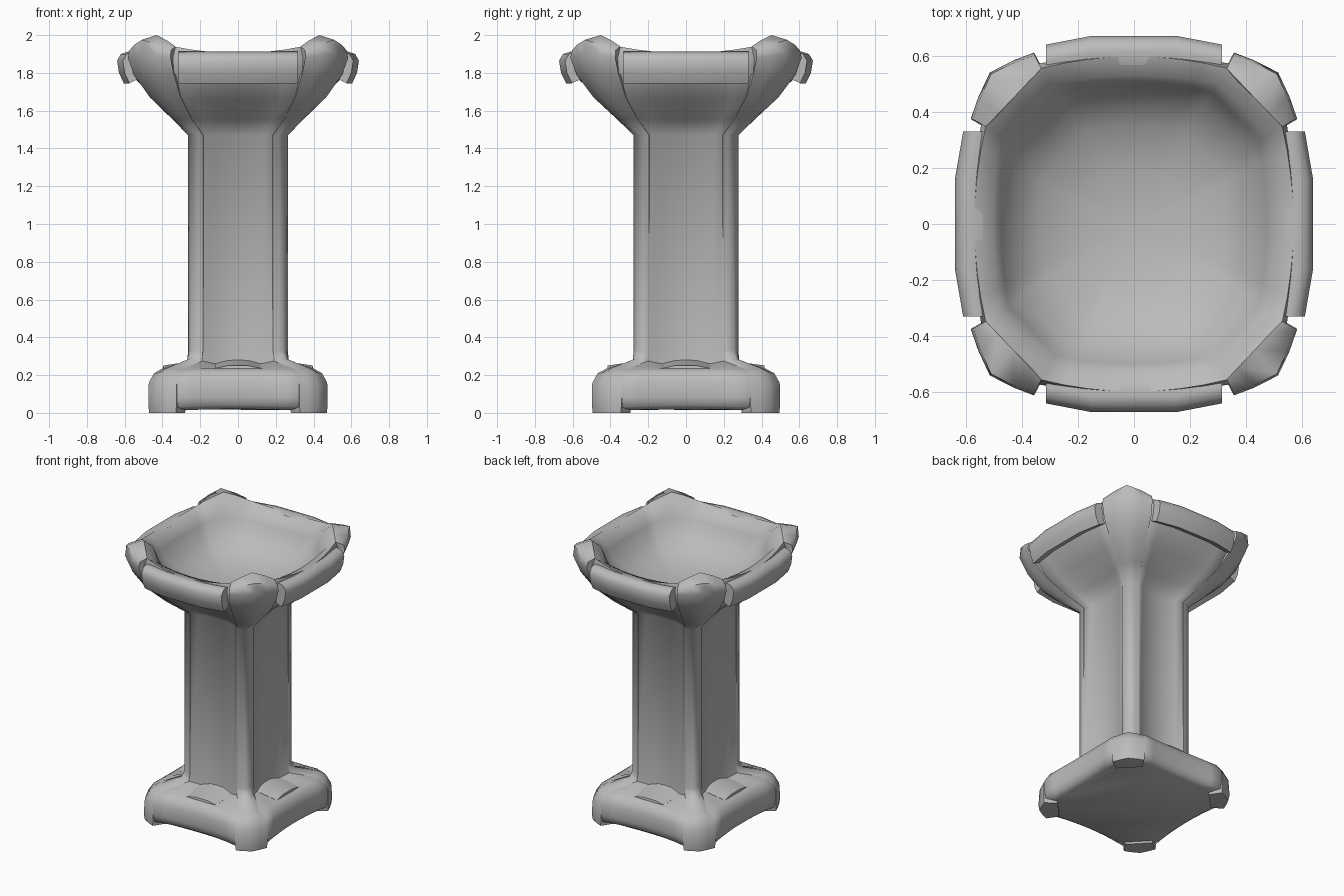
import bpy, bmesh, math
from mathutils import Matrix, Vector

cube = bpy.data.objects.get("Cube")
if cube:
    bpy.data.objects.remove(cube, do_unlink=True)

stone = bpy.data.materials.new("grey_stone")
stone.use_nodes = True
GREY = (0.5, 0.5, 0.5, 1)
stone.diffuse_color = GREY
bsdf = stone.node_tree.nodes["Principled BSDF"]
bsdf.inputs["Base Color"].default_value = GREY
bsdf.inputs["Roughness"].default_value = 0.8
DEPTH = Matrix.Diagonal((1, 1.05, 1, 1))   # slightly deeper than wide


def loft(name, rings, turn=0, angle=60):
    """Skin closed rings of points, cap both ends, turn by quarter turns."""
    bm = bmesh.new()
    place = DEPTH @ Matrix.Rotation(turn * math.pi / 2, 4, "Z")
    rows = [[bm.verts.new(place @ Vector(p)) for p in ring] for ring in rings]
    n = len(rows[0])
    for a, b in zip(rows, rows[1:]):
        for i in range(n):
            j = (i + 1) % n
            bm.faces.new((a[i], a[j], b[j], b[i]))
    bm.faces.new(rows[0])
    bm.faces.new(rows[-1])
    bmesh.ops.recalc_face_normals(bm, faces=bm.faces)
    mesh = bpy.data.meshes.new(name)
    bm.to_mesh(mesh)
    bm.free()
    mesh.materials.append(stone)
    obj = bpy.data.objects.new(name, mesh)
    bpy.context.collection.objects.link(obj)
    bpy.ops.object.select_all(action="DESELECT")
    obj.select_set(True)
    bpy.context.view_layer.objects.active = obj
    bpy.ops.object.shade_smooth_by_angle(angle=math.radians(angle))
    return obj


def soft_square(mid, half, edge, z_mid, z_edge, z_corner, steps=8):
    """Square ring with bowed sides ending at (half, edge) and cut corners."""
    ring = []
    for side in range(4):
        spin = Matrix.Rotation(side * math.pi / 2, 3, "Z")
        for i in range(steps + 1):
            u = 2 * i / steps - 1
            ring.append(spin @ Vector((half * u, -mid - (edge - mid) * u * u,
                                       z_mid + (z_edge - z_mid) * u * u)))
        k = (half + edge) / 2
        ring.append(spin @ Vector((k, -k, z_corner)))
    return ring


# Base, hollow-sided column, flared head and bowl in one skin:
# side distance, side half length, side end distance, heights of middle, end, corner
BODY = [
    (.42, .27, .42, .02, .015, .015), (.445, .32, .465, .04, .03, .03),
    (.455, .325, .472, .08, .08, .08), (.455, .325, .472, .16, .16, .16),
    (.435, .302, .445, .215, .21, .21), (.4, .27, .4, .235, .235, .235),
    (.225, .19, .268, .25, .275, .275), (.22, .187, .262, .32, .32, .32),
    (.22, .187, .262, 1.47, 1.47, 1.47), (.305, .246, .352, 1.55, 1.56, 1.55),
    (.435, .304, .463, 1.66, 1.67, 1.66), (.545, .335, .535, 1.77, 1.79, 1.78),
    (.575, .345, .545, 1.86, 1.88, 1.88), (.57, .33, .53, 1.905, 1.938, 1.998),
    (.505, .3, .478, 1.885, 1.9, 1.955), (.475, .28, .448, 1.83, 1.84, 1.86),
    (.435, .25, .41, 1.755, 1.76, 1.765), (.34, .18, .31, 1.675, 1.675, 1.675),
    (.19, .1, .17, 1.63, 1.63, 1.63), (.05, .03, .045, 1.615, 1.615, 1.615),
]
loft("pedestal_and_bowl", [soft_square(*row) for row in BODY])

# Corner ribs: ridge distance and height, edge distance and height, half width
RIB = [
    (.425, 0, .4, 0, .1), (.43, .04, .4, .04, .105), (.425, .15, .4, .15, .105),
    (.4, .215, .375, .205, .1), (.37, .24, .34, .225, .085),
    (.26, .285, .23, .275, .055), (.245, .33, .225, .33, .055),
    (.245, 1.47, .225, 1.47, .055), (.33, 1.55, .3, 1.56, .075),
    (.42, 1.66, .385, 1.67, .115), (.48, 1.78, .445, 1.79, .15),
    (.515, 1.9, .47, 1.88, .16), (.51, 1.975, .465, 1.92, .155),
    (.43, 2, .43, 1.94, .14),
]


def rib_ring(ridge, z, edge, z_edge, width):
    ring = []
    for v in (-1, -.55, 0, .55, 1):
        t = abs(v) ** 1.25
        k, h = ridge + (edge - ridge) * t, z + (z_edge - z) * t
        s = width * v * math.sqrt(.5)
        ring.append((k + s, k - s, h))
    inset, drop = (.035, .08) if z > 1.85 else (.06, 0)
    for v in (.85, -.85):
        k, s = edge - inset, width * v * math.sqrt(.5)
        ring.append((k + s, k - s, z_edge - drop))
    return ring


# Rim bar section: distance out, height
BAR = [(.54, 1.897), (.585, 1.912), (.62, 1.9), (.64, 1.865),
       (.63, 1.8), (.605, 1.745), (.535, 1.78)]
# Low arched pad on the base at the foot of each hollow: distance, height
PAD = [(.4, .2), (.395, .236), (.3, .25), (.19, .27), (.19, .2)]

for turn, side in enumerate(("front", "left", "back", "right")):
    loft(f"corner_rib_{side}", [rib_ring(*row) for row in RIB], turn)
    loft(f"rim_bar_{side}",
         [[(x, -d + inset, z) for d, z in BAR]
          for x, inset in ((-.315, .03), (-.15, 0), (.15, 0), (.315, .03))], turn)
    loft(f"foot_pad_{side}",
         [[(x, -d, z + rise) for d, z in PAD]
          for x, rise in ((-.12, 0), (-.05, .015), (.05, .015), (.12, 0))], turn, 40)
